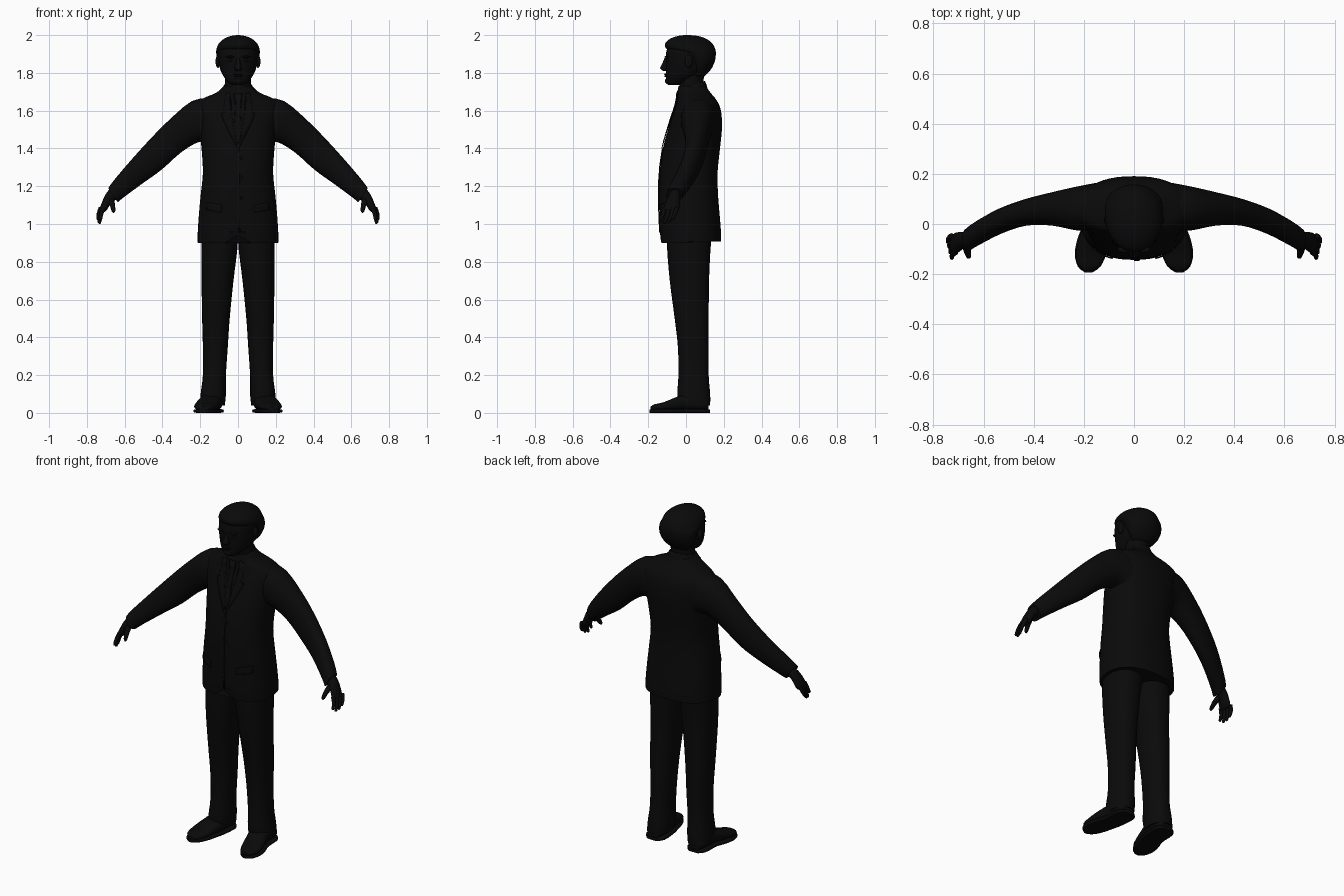
import bpy, bmesh, math
from mathutils import Vector
from mathutils.bvhtree import BVHTree

black = bpy.data.materials.new("near black")
black.diffuse_color = (0.003, 0.003, 0.003, 1)


def finish(name, bm, mirror=False, angle=50):
    bmesh.ops.recalc_face_normals(bm, faces=bm.faces)
    me = bpy.data.meshes.new(name)
    bm.to_mesh(me)
    bm.free()
    me.materials.append(black)
    ob = bpy.data.objects.new(name, me)
    bpy.context.collection.objects.link(ob)
    if mirror:
        ob.modifiers.new("mirror", "MIRROR")
    bpy.ops.object.select_all(action="DESELECT")
    ob.select_set(True)
    bpy.context.view_layer.objects.active = ob
    bpy.ops.object.shade_smooth_by_angle(angle=math.radians(angle))
    return ob


def smooth_rows(rows, steps):
    """Catmull-Rom interpolation of parameter rows."""
    out = []
    for i in range(len(rows) - 1):
        a, b, c, d = (rows[max(0, min(len(rows) - 1, i + k))] for k in (-1, 0, 1, 2))
        for s in range(steps):
            t = s / steps
            out.append([0.5 * (2 * q + (r - p) * t + (2 * p - 5 * q + 4 * r - w) * t * t
                               + (3 * q - p - 3 * r + w) * t ** 3)
                        for p, q, r, w in zip(a, b, c, d)])
    return out + [list(rows[-1])]


def loft_mesh(rows, power=2.0, n=24, steps=3):
    """Rows: centre xyz, first half axis xyz, second half axis xyz."""
    bm = bmesh.new()
    rings = []
    for r in smooth_rows(rows, steps):
        c, u, v = Vector(r[0:3]), Vector(r[3:6]), Vector(r[6:9])
        ring = []
        for k in range(n):
            a = 2 * math.pi * k / n
            ca, sa = math.cos(a), math.sin(a)
            f = lambda q: math.copysign(abs(q) ** (2 / power), q)
            ring.append(bm.verts.new(c + u * f(ca) + v * f(sa)))
        rings.append(ring)
    for a, b in zip(rings, rings[1:]):
        for k in range(n):
            bm.faces.new((a[k], a[(k + 1) % n], b[(k + 1) % n], b[k]))
    bm.faces.new(rings[0])
    bm.faces.new(rings[-1])
    return bm


def loft(name, rows, mirror=False, **kw):
    return finish(name, loft_mesh(rows, **kw), mirror)


def level(z, x0, x1, y0, y1):
    """Horizontal section."""
    return ((x0 + x1) / 2, (y0 + y1) / 2, z, (x1 - x0) / 2, 0, 0, 0, (y1 - y0) / 2, 0)


def centred(z, hw, y0, y1):
    return level(z, -hw, hw, y0, y1)


def tube(name, pts, mirror=True, n=10):
    """Round tapering tube through (x, y, z, radius)."""
    rows = []
    for i, p in enumerate(pts):
        a, b = pts[max(i - 1, 0)], pts[min(i + 1, len(pts) - 1)]
        d = (Vector(b[:3]) - Vector(a[:3])).normalized()
        u = d.cross(Vector((0.3, 1, 0.1))).normalized()
        rows.append((*p[:3], *(u * p[3]), *(d.cross(u) * p[3])))
    return loft(name, rows, mirror, n=n, steps=2)


def ellipsoid(name, pos, size, mirror=False):
    bm = bmesh.new()
    bmesh.ops.create_uvsphere(bm, u_segments=14, v_segments=10, radius=1)
    for v in bm.verts:
        v.co = Vector([v.co[i] * size[i] + pos[i] for i in range(3)])
    return finish(name, bm, mirror)


# jacket body with rounded front cutaway at the hem
bm = loft_mesh([centred(0.908, 0.214, -0.135, 0.185), centred(0.96, 0.213, -0.14, 0.185),
                centred(1.05, 0.207, -0.141, 0.178), centred(1.15, 0.198, -0.143, 0.17),
                centred(1.27, 0.186, -0.14, 0.167), centred(1.4, 0.193, -0.122, 0.18),
                centred(1.5, 0.205, -0.095, 0.19), centred(1.58, 0.222, -0.07, 0.188),
                centred(1.63, 0.222, -0.052, 0.176), centred(1.665, 0.185, -0.045, 0.155),
                centred(1.695, 0.115, -0.045, 0.13), centred(1.73, 0.075, -0.04, 0.105)],
               power=2.4, n=48)
for v in bm.verts:
    if v.co.z < 0.95 and v.co.y < 0:
        v.co.z += 0.035 * max(0, 1 - abs(v.co.x) / 0.06) - 0.008 * (abs(v.co.x) > 0.06)
bm.normal_update()
body = BVHTree.FromBMesh(bm)
finish("jacket_body", bm)


def plate(name, outline, lift, mirror=True):
    """Thin cloth plate laid on the jacket front, outline in x and z."""
    b = bmesh.new()
    b.faces.new([b.verts.new((x, 0, z)) for x, z in outline])
    bmesh.ops.triangulate(b, faces=b.faces)
    bmesh.ops.subdivide_edges(b, edges=b.edges, cuts=4, use_grid_fill=True)
    for v in b.verts:
        hit = body.ray_cast(Vector((v.co.x, -1, v.co.z)), Vector((0, 1, 0)))[0]
        v.co.y = (hit.y if hit else -0.04) - lift
    ob = finish(name, b, mirror)
    s = ob.modifiers.new("thickness", "SOLIDIFY")
    s.thickness, s.offset = 0.005, 0
    return ob


# jacket and shirt details
plate("lapel", [(0.004, 1.40), (0.06, 1.51), (0.088, 1.575), (0.066, 1.59), (0.078, 1.61),
                (0.066, 1.69), (0.045, 1.7), (0.04, 1.60)], 0.006)
plate("tie", [(0, 1.42), (0.018, 1.46), (0.012, 1.65), (0.02, 1.69), (-0.02, 1.69),
              (-0.012, 1.65), (-0.018, 1.46)], 0.005, False)
plate("pocket_flap", [(0.085, 1.1), (0.165, 1.115), (0.168, 1.075), (0.085, 1.06)], 0.004)
plate("front_overlap", [(0.0, 0.955), (0.012, 0.955), (0.008, 1.40), (0.0, 1.40)], 0.003, False)
for z in (1.14, 1.25, 1.35):
    y = body.ray_cast(Vector((0.016, -1, z)), Vector((0, 1, 0)))[0].y
    ellipsoid("jacket_button", (0.016, y, z), (0.008, 0.005, 0.008))
loft("collar", [centred(1.67, 0.105, -0.045, 0.125),
                (0, 0.03, 1.715, 0.084, 0, 0, 0, 0.08, 0.018),
                (0, 0.03, 1.735, 0.073, 0, 0, 0, 0.07, 0.022)], n=28)


# sleeves: top x z, bottom x z, centre y, half depth
def arm_row(tx, tz, bx, bz, y, r):
    return ((tx + bx) / 2, y, (tz + bz) / 2, (tx - bx) / 2, 0, (tz - bz) / 2, 0, r, 0)


loft("sleeve", [arm_row(0.14, 1.67, 0.15, 1.42, 0.07, 0.095),
                arm_row(0.245, 1.65, 0.205, 1.435, 0.062, 0.088),
                arm_row(0.36, 1.555, 0.30, 1.38, 0.06, 0.066),
                arm_row(0.46, 1.455, 0.405, 1.287, 0.046, 0.053),
                arm_row(0.56, 1.345, 0.505, 1.215, 0.012, 0.05),
                arm_row(0.65, 1.24, 0.6, 1.145, -0.037, 0.048),
                arm_row(0.687, 1.19, 0.637, 1.115, -0.062, 0.045)], True, power=2.2)

# hands
loft("palm", [arm_row(0.68, 1.185, 0.64, 1.13, -0.057, 0.028),
              arm_row(0.705, 1.15, 0.668, 1.115, -0.066, 0.035),
              arm_row(0.726, 1.10, 0.694, 1.075, -0.076, 0.042),
              arm_row(0.734, 1.078, 0.706, 1.062, -0.08, 0.036)], True, n=14)
for i, (y, length) in enumerate([(-0.112, 0.062), (-0.09, 0.078), (-0.068, 0.074), (-0.048, 0.058)]):
    x = 0.712 + 0.005 * i
    tube("finger", [(x, y, 1.085, 0.012), (x + 0.012, y - 0.01, 1.085 - length * 0.55, 0.0105),
                    (x + 0.015, y - 0.024, 1.085 - length, 0.008),
                    (x + 0.014, y - 0.026, 1.08 - length, 0.003)])
tube("thumb", [(0.672, -0.08, 1.125, 0.017), (0.664, -0.11, 1.098, 0.014),
               (0.659, -0.13, 1.07, 0.01), (0.658, -0.134, 1.06, 0.003)])

# trousers
loft("trouser_leg", [level(0.96, 0.0, 0.19, -0.1, 0.14), level(0.87, 0.003, 0.194, -0.1, 0.13),
                     level(0.7, 0.024, 0.193, -0.086, 0.122), level(0.5, 0.044, 0.19, -0.06, 0.12),
                     level(0.35, 0.054, 0.186, -0.043, 0.12), level(0.2, 0.064, 0.186, -0.04, 0.12),
                     level(0.1, 0.064, 0.198, -0.046, 0.128), level(0.04, 0.07, 0.2, -0.035, 0.128)],
     True, power=2.3)


# shoes: y, centre x, half width, bottom and top z
def shoe_row(y, x, hw, z0, z1):
    return (x, y, (z0 + z1) / 2, hw, 0, 0, 0, 0, (z1 - z0) / 2)


loft("shoe_upper", [shoe_row(0.12, 0.138, 0.035, 0.012, 0.07), shoe_row(0.09, 0.138, 0.055, 0.012, 0.09),
                    shoe_row(0.0, 0.143, 0.06, 0.012, 0.1), shoe_row(-0.06, 0.158, 0.062, 0.012, 0.08),
                    shoe_row(-0.12, 0.172, 0.06, 0.012, 0.056), shoe_row(-0.165, 0.178, 0.045, 0.012, 0.046),
                    shoe_row(-0.187, 0.18, 0.018, 0.014, 0.034)], True, power=2.4)
loft("shoe_sole", [shoe_row(0.126, 0.138, 0.035, 0, 0.018), shoe_row(0.09, 0.138, 0.062, 0, 0.02),
                   shoe_row(0.0, 0.143, 0.062, 0, 0.02), shoe_row(-0.06, 0.16, 0.066, 0, 0.02),
                   shoe_row(-0.12, 0.173, 0.063, 0, 0.02), shoe_row(-0.17, 0.179, 0.045, 0, 0.02),
                   shoe_row(-0.193, 0.181, 0.015, 0, 0.018)], True, power=5)

# neck and head
loft("neck", [centred(1.66, 0.075, -0.03, 0.1), centred(1.74, 0.068, -0.035, 0.092),
              centred(1.82, 0.07, -0.03, 0.1)])
loft("head", [centred(1.735, 0.028, -0.092, -0.03), centred(1.75, 0.052, -0.105, 0.01),
              centred(1.79, 0.082, -0.106, 0.08), centred(1.83, 0.097, -0.106, 0.12),
              centred(1.88, 0.105, -0.108, 0.145), centred(1.93, 0.105, -0.1, 0.145),
              centred(1.965, 0.085, -0.08, 0.12), centred(1.985, 0.05, -0.04, 0.08)],
     power=2.2, n=32)
loft("hair", [centred(1.78, 0.062, 0.03, 0.095), centred(1.815, 0.09, 0.025, 0.13),
              centred(1.86, 0.11, 0.005, 0.152), centred(1.9, 0.115, -0.03, 0.158),
              centred(1.925, 0.114, -0.1, 0.155), centred(1.955, 0.102, -0.11, 0.14),
              centred(1.98, 0.075, -0.085, 0.108), centred(1.995, 0.04, -0.045, 0.065),
              centred(2.0, 0.008, -0.01, 0.02)], n=32)

# face
loft("nose", [centred(1.88, 0.009, -0.114, -0.09), centred(1.85, 0.013, -0.125, -0.09),
              centred(1.825, 0.02, -0.137, -0.09), centred(1.81, 0.013, -0.12, -0.09)], n=12)
ellipsoid("ear", (0.107, 0.015, 1.86), (0.012, 0.022, 0.034), True)
ellipsoid("eyebrow", (0.04, -0.1, 1.885), (0.024, 0.014, 0.006), True)
ellipsoid("eye", (0.039, -0.094, 1.866), (0.014, 0.012, 0.008), True)
ellipsoid("upper_lip", (0, -0.104, 1.793), (0.026, 0.012, 0.005))
ellipsoid("lower_lip", (0, -0.103, 1.783), (0.022, 0.012, 0.006))
ellipsoid("chin", (0, -0.092, 1.757), (0.03, 0.02, 0.018))
